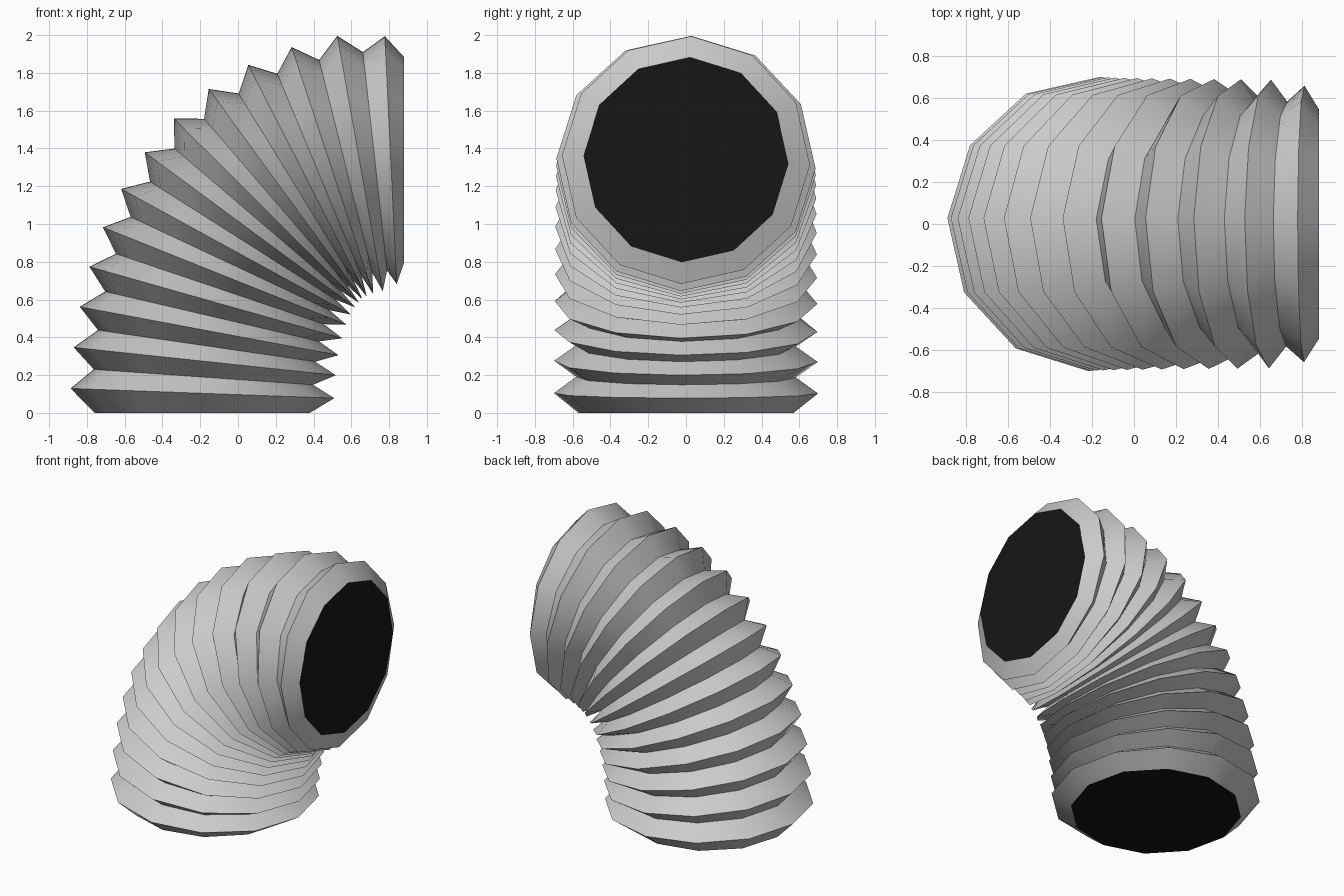
import bpy, bmesh
from math import cos, sin, radians, tau
from mathutils import Vector

if "Cube" in bpy.data.objects:
    bpy.data.objects.remove(bpy.data.objects["Cube"])

SIDES, FOLDS = 12, 13
TWIST = radians(2.3)
# centre line of the elbow: Bezier from straight up to straight right
P0, P1 = Vector((-0.19, 0, 0)), Vector((-0.19, 0, 0.77))
P2, P3 = Vector((0.11, 0, 1.34)), Vector((0.88, 0, 1.34))


def centre_line(t):
    s = 1 - t
    p = s**3 * P0 + 3 * s*s*t * P1 + 3 * s*t*t * P2 + t**3 * P3
    d = 3 * s*s * (P1 - P0) + 6 * s*t * (P2 - P1) + 3 * t*t * (P3 - P2)
    return p, d.normalized()


def ring_points(t, r):
    p, d = centre_line(t)
    out, side = Vector((-d.z, 0, d.x)), Vector((0, 1, 0))
    angles = [TWIST + tau * k / SIDES for k in range(SIDES)]
    return [p + r * (cos(a) * out + sin(a) * side) for a in angles]


def make_object(name, bm):
    bmesh.ops.recalc_face_normals(bm, faces=bm.faces)
    me = bpy.data.meshes.new(name)
    bm.to_mesh(me)
    bm.free()
    ob = bpy.data.objects.new(name, me)
    bpy.context.collection.objects.link(ob)
    return ob


# alternating ridge and valley rings
last = 2 * FOLDS
rings = []
for i in range(last + 1):
    t = i / last + (0.007 if 0 < i < last else 0)
    if i % 2:
        r = 0.657 if i == last - 1 else 0.70 - 0.015 * i / last
    else:
        r = 0.57 if i == 0 else 0.543 if i == last else 0.582
    rings.append(ring_points(t, r))

# pleated hose: smooth around, sharp along each fold
bm = bmesh.new()
loops = [[bm.verts.new(p) for p in ring] for ring in rings]
for a, b in zip(loops, loops[1:]):
    for k in range(SIDES):
        n = (k + 1) % SIDES
        bm.faces.new((a[k], a[n], b[n], b[k])).smooth = True
for loop in loops:
    for k in range(SIDES):
        bm.edges.get((loop[k], loop[(k + 1) % SIDES])).smooth = False
make_object("pleated_hose", bm)

# dark end caps
dark = bpy.data.materials.new("dark_opening")
dark.diffuse_color = (0.008, 0.008, 0.008, 1)
dark.use_nodes = True
dark.node_tree.nodes["Principled BSDF"].inputs["Base Color"].default_value = dark.diffuse_color
for name, ring, outward in (("bottom_cap", rings[0], Vector((0, 0, -1))),
                            ("end_cap", rings[-1], Vector((1, 0, 0)))):
    bm = bmesh.new()
    face = bm.faces.new([bm.verts.new(p) for p in ring])
    me = bpy.data.meshes.new(name)
    face.normal_update()
    if face.normal.dot(outward) < 0:
        face.normal_flip()
    bm.to_mesh(me)
    bm.free()
    me.materials.append(dark)
    bpy.context.collection.objects.link(bpy.data.objects.new(name, me))
